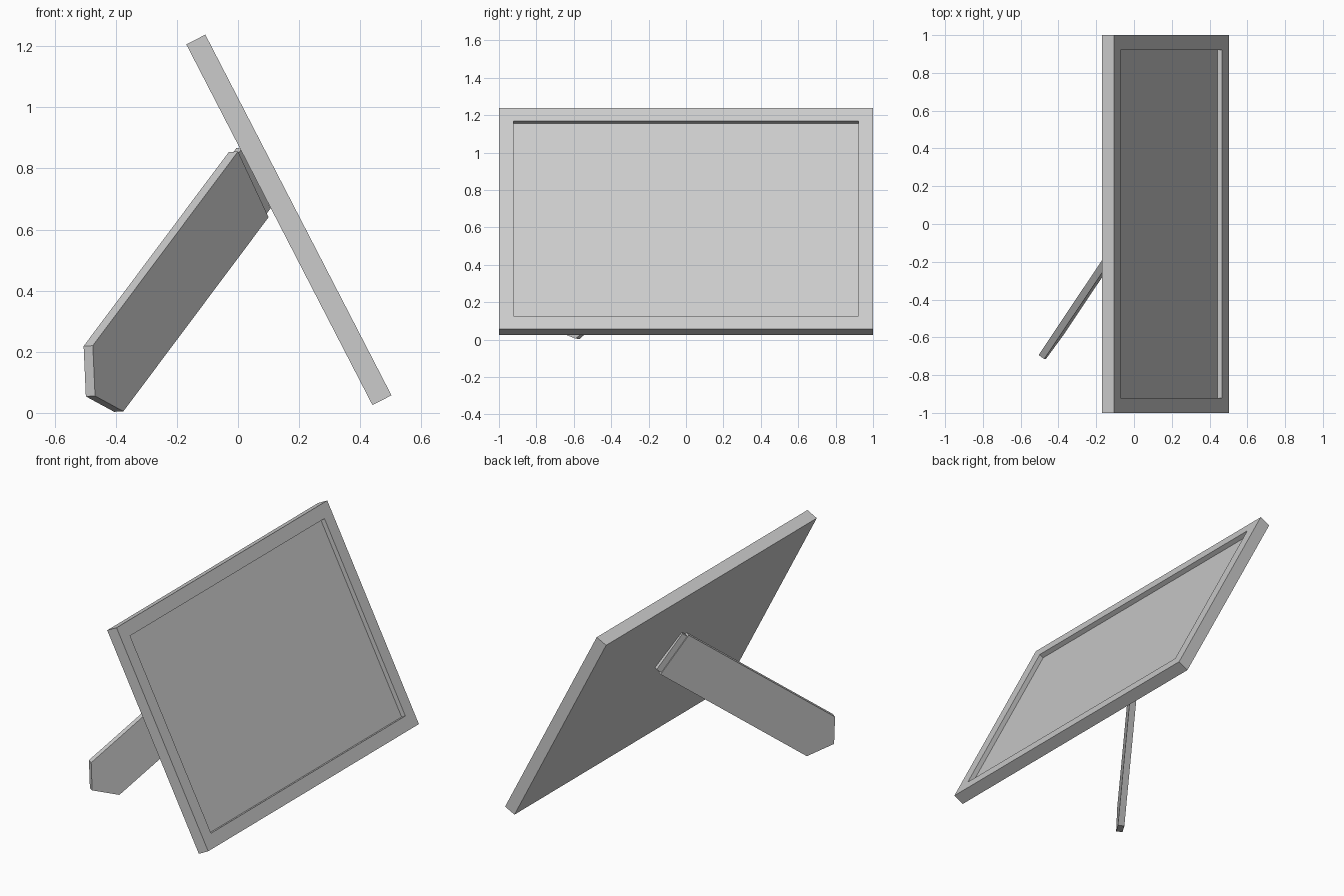
import bpy, bmesh
from mathutils import Vector, Matrix

if "Cube" in bpy.data.objects:
    bpy.data.objects.remove(bpy.data.objects["Cube"])


def finish(name, bm):
    bmesh.ops.recalc_face_normals(bm, faces=bm.faces[:])
    mesh = bpy.data.meshes.new(name)
    bm.to_mesh(mesh)
    bm.free()
    obj = bpy.data.objects.new(name, mesh)
    bpy.context.collection.objects.link(obj)
    return obj


def slab(name, points, offset):
    """Flat outline extruded along an offset vector."""
    bm = bmesh.new()
    face = bm.faces.new([bm.verts.new(p) for p in points])
    new = bmesh.ops.extrude_face_region(bm, geom=[face])["geom"]
    verts = [v for v in new if isinstance(v, bmesh.types.BMVert)]
    bmesh.ops.translate(bm, verts=verts, vec=offset)
    # the starting face stays as the opposite cap
    if not face.is_valid:
        bmesh.ops.holes_fill(bm, edges=bm.edges[:])
    return finish(name, bm)


# Leaning picture frame with a recessed front
height, thick, border, depth = 1.328, 0.07, 0.11, 0.028
down = Vector((0.609, 0, -1.18)).normalized()
normal = Vector((-down.z, 0, down.x))
across = Vector((0, 1, 0))
centre = Vector((0.1665, 0, 0.6315))

bm = bmesh.new()
bmesh.ops.create_cube(bm, size=1)
bmesh.ops.scale(bm, vec=(thick, 2, height), verts=bm.verts[:])
bm.normal_update()
front = max(bm.faces, key=lambda f: f.calc_center_median().x)
bmesh.ops.inset_region(bm, faces=[front], thickness=border)
ret = bmesh.ops.extrude_face_region(bm, geom=[front])["geom"]
bmesh.ops.translate(bm, vec=(-depth, 0, 0),
                    verts=[v for v in ret if isinstance(v, bmesh.types.BMVert)])
if front.is_valid:
    bmesh.ops.delete(bm, geom=[front], context='FACES_ONLY')
basis = Matrix((normal, across, -down)).transposed().to_4x4()
bmesh.ops.transform(bm, matrix=Matrix.Translation(centre) @ basis, verts=bm.verts[:])
finish("picture_frame", bm)

# Swung-out support leg with a pointed foot
top = Vector((0, -0.005, 0.855))
side = Vector((0.1, 0.125, -0.215))       # across the leg
length = Vector((-0.475, -0.71, -0.635))  # down the leg
back = side.cross(length).normalized()
leg_thick = 0.037
slab("support_leg",
     [top, top + side, top + side + length,
      top + side * 0.5 + length * 1.09, top + length],
     back * leg_thick)

# Thin hinge joining the leg to the frame
start = top + side * 0.04 + back * 0.006
up = -length.normalized()
slab("leg_hinge",
     [start - up * 0.01, start + side * 0.92 - up * 0.01,
      start + side * 0.92 + up * 0.035, start + up * 0.035],
     back * 0.025)
